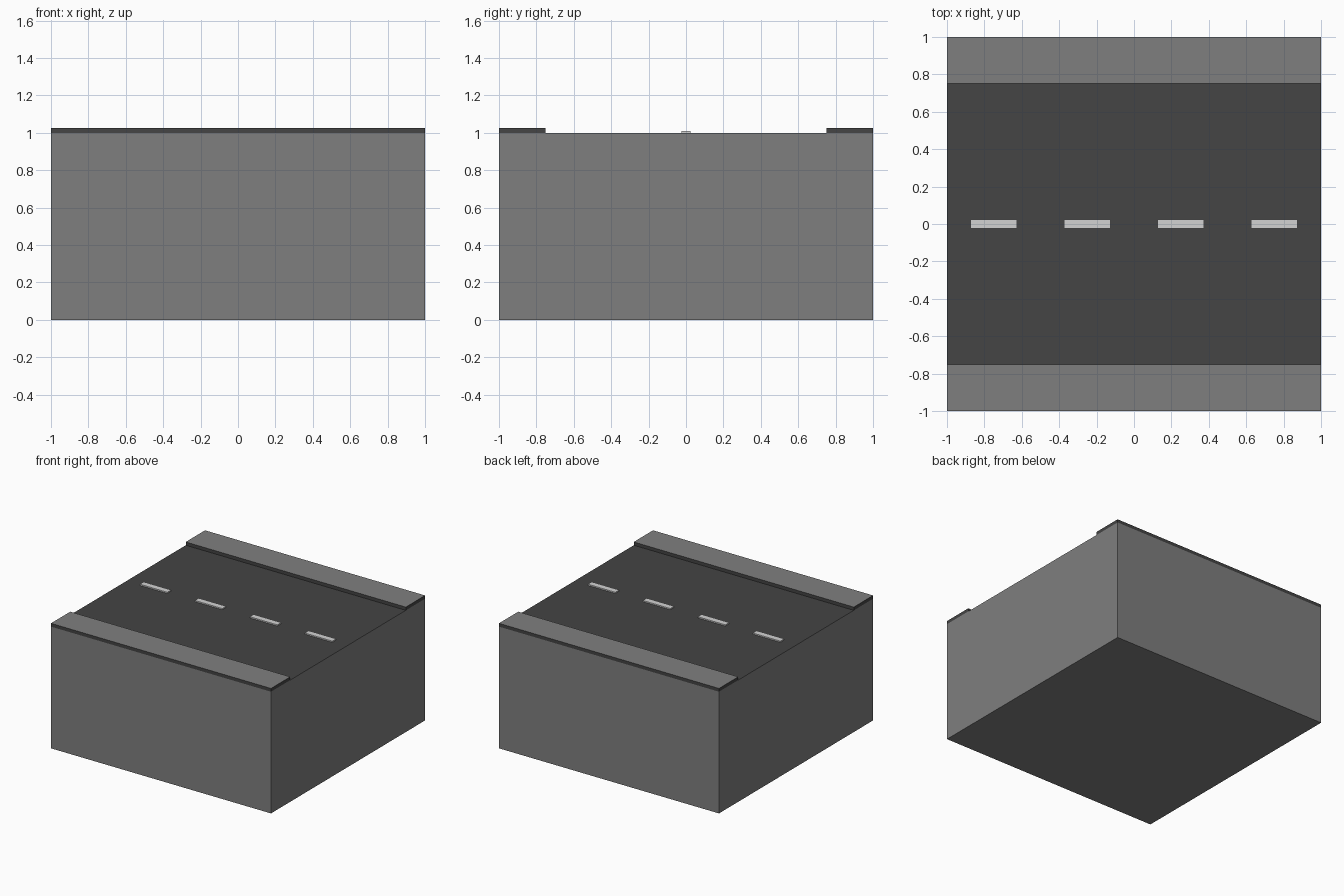
import bpy
import bmesh
from mathutils import Matrix, Vector

if "Cube" in bpy.data.objects:
    bpy.data.objects.remove(bpy.data.objects["Cube"])


def material(name, value):
    m = bpy.data.materials.new(name)
    m.diffuse_color = (value, value, value, 1.0)
    m.use_nodes = True
    m.node_tree.nodes["Principled BSDF"].inputs["Base Color"].default_value = m.diffuse_color
    return m


concrete = material("concrete grey", 0.212)
asphalt = material("asphalt dark grey", 0.058)
paint = material("road paint light grey", 0.65)


def box(name, center, size, side_mat, top_mat, open_bottom=False):
    """Box with its own colour on the top face; bottom removed when it rests on another part."""
    bm = bmesh.new()
    bmesh.ops.create_cube(bm, size=1.0, matrix=Matrix.Translation(center) @ Matrix.Diagonal((*size, 1.0)))
    bm.normal_update()
    for f in bm.faces:
        f.material_index = 1 if f.normal.z > 0.5 else 0
    if open_bottom:
        bottom = [f for f in bm.faces if f.normal.z < -0.5]
        bmesh.ops.delete(bm, geom=bottom, context='FACES_ONLY')
    mesh = bpy.data.meshes.new(name)
    bm.to_mesh(mesh)
    bm.free()
    mesh.materials.append(side_mat)
    mesh.materials.append(top_mat)
    obj = bpy.data.objects.new(name, mesh)
    bpy.context.collection.objects.link(obj)
    return obj


# Concrete base block with the asphalt road surface as its top
box("road_block", Vector((0, 0, 0.5)), (2, 2, 1), concrete, asphalt)

# Raised sidewalks along both edges: dark kerb sides, concrete top
KERB = 0.027
for side, label in ((-1, "front"), (1, "back")):
    box(f"{label}_sidewalk", Vector((0, side * 0.875, 1 + KERB / 2)),
        (2, 0.25, KERB), asphalt, concrete, open_bottom=True)

# Dashed centre line
DASH = 0.0099
for i in range(4):
    box(f"lane_dash_{i + 1}", Vector((-0.75 + 0.5 * i, 0, 1 + DASH / 2)),
        (0.25, 0.05, DASH), paint, paint, open_bottom=True)
